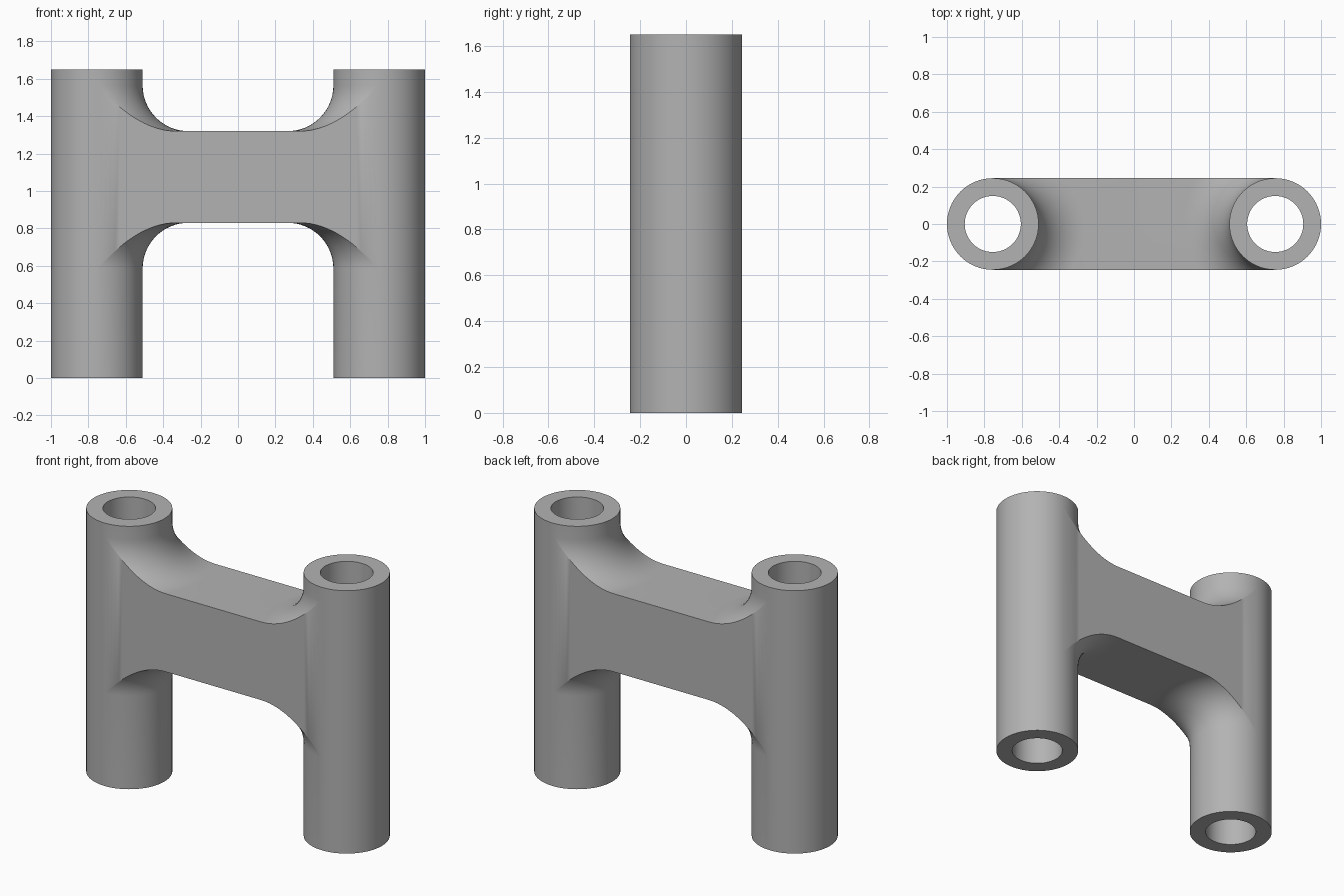
import bpy, bmesh
from math import sin, cos, pi, sqrt

cube = bpy.data.objects.get("Cube")
if cube:
    bpy.data.objects.remove(cube)

AXIS = 0.755      # tube centre distance from the middle
R = 0.245         # tube outer radius, also half the bridge depth and the fillet radius
HOLE = 0.15       # tube bore radius
H = 1.65          # tube height
MID = 1.075       # bridge centre height
HALF = 0.245      # bridge half thickness
N = 32            # steps per half circle
F = 16            # steps along a fillet

grey = bpy.data.materials.new("light grey")
grey.use_nodes = True
colour = (0.45, 0.45, 0.45, 1)
grey.diffuse_color = colour
grey.node_tree.nodes["Principled BSDF"].inputs["Base Color"].default_value = colour

bm = bmesh.new()


def patch(rows):
    """Fill a grid of points with quads."""
    grid = [[bm.verts.new(p) for p in row] for row in rows]
    for a, b in zip(grid, grid[1:]):
        for i in range(len(a) - 1):
            bm.faces.new((a[i], a[i + 1], b[i + 1], b[i]))


def ring(radius, z, start, steps):
    """Points around the tube axis, from a start angle."""
    angles = [start + pi * i / N for i in range(steps + 1)]
    return [(AXIS + radius * cos(t), radius * sin(t), z) for t in angles]


def bridge_row(phi, side):
    """Line along the bridge at one depth: fillet around the tube, then flat to the middle."""
    y = R * sin(phi)
    row = []
    for i in range(F + 1):
        a = pi / 2 * i / F
        d = 2 * R - R * cos(a)
        x = AXIS - sqrt(max(d * d - y * y, 0))
        row.append((x, y, MID + side * (HALF + R - R * sin(a))))
    return row + [(0, y, MID + side * HALF)]


# Tube: outer wall, bore and end rings
low, high = MID - HALF - R, MID + HALF + R
patch([ring(R, z, -pi / 2, N) for z in (0, low, high, H)])
patch([ring(R, z, pi / 2, N) for z in (0, low)])
patch([ring(R, z, pi / 2, N) for z in (high, H)])
patch([ring(HOLE, z, -pi / 2, 2 * N) for z in (0, H)])
for z in (0, H):
    patch([ring(r, z, -pi / 2, 2 * N) for r in (HOLE, R)])

# Bridge: filleted top and underside, then flat front and back
for side in (-1, 1):
    patch([bridge_row(-pi / 2 + pi * j / N, side) for j in range(N + 1)])
    patch([bridge_row(side * pi / 2, s) for s in (-1, 1)])

bmesh.ops.remove_doubles(bm, verts=bm.verts, dist=0.0002)
bmesh.ops.recalc_face_normals(bm, faces=bm.faces)
# The half is open at the middle, so make sure the tube's outer wall faces out
outer = max(bm.faces, key=lambda f: f.calc_center_median().x)
if outer.normal.x < 0:
    bmesh.ops.reverse_faces(bm, faces=bm.faces)

mesh = bpy.data.meshes.new("twin_tube_bracket")
bm.to_mesh(mesh)
bm.free()
mesh.materials.append(grey)
bracket = bpy.data.objects.new("twin_tube_bracket", mesh)
bpy.context.collection.objects.link(bracket)

# Smooth curved walls, keep rims sharp
bpy.ops.object.select_all(action="DESELECT")
bracket.select_set(True)
bpy.context.view_layer.objects.active = bracket
bpy.ops.object.shade_smooth_by_angle(angle=pi / 6)

# Second tube and other half of the bridge
mirror = bracket.modifiers.new("mirror", "MIRROR")
mirror.use_axis[0] = True
mirror.use_clip = True
